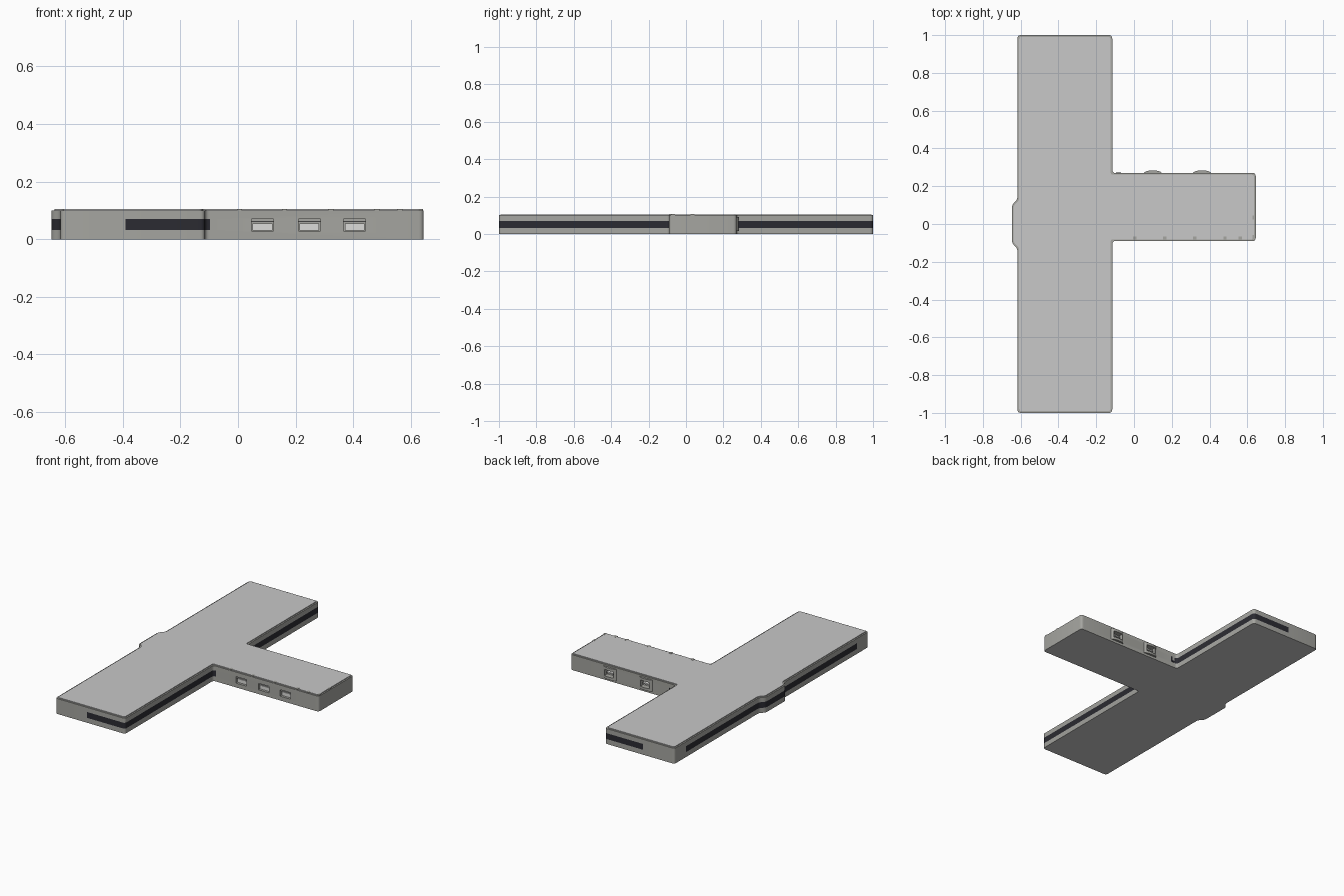
import bpy, bmesh, math
from mathutils import Vector

if "Cube" in bpy.data.objects:
    bpy.data.objects.remove(bpy.data.objects["Cube"])


def material(name, rgb):
    m = bpy.data.materials.new(name)
    m.diffuse_color = (*rgb, 1)
    m.use_nodes = True
    m.node_tree.nodes["Principled BSDF"].inputs["Base Color"].default_value = m.diffuse_color
    return m


SHELL = material("warm grey shell", (0.38, 0.38, 0.355))
STRIPE = material("near black stripe", (0.024, 0.024, 0.032))
PANEL = material("light grey panel", (0.58, 0.58, 0.58))
METAL = material("pale port metal", (0.72, 0.72, 0.70))


def to_object(bm, name, mats):
    bmesh.ops.recalc_face_normals(bm, faces=bm.faces)
    me = bpy.data.meshes.new(name)
    bm.to_mesh(me)
    bm.free()
    ob = bpy.data.objects.new(name, me)
    bpy.context.collection.objects.link(ob)
    for m in mats:
        me.materials.append(m)
    return ob


def layered(points, levels):
    """Stack one outline at several heights and close both ends."""
    bm = bmesh.new()
    rings = [[bm.verts.new((p[0], p[1], z)) for p in points] for z in levels]
    n = len(points)
    for a, b in zip(rings, rings[1:]):
        for i in range(n):
            j = (i + 1) % n
            bm.faces.new((a[i], a[j], b[j], b[i]))
    bm.faces.new(rings[0][::-1])
    bm.faces.new(rings[-1])
    return bm


def box(name, x, y, z, mat):
    pts = [(x[0], y[0]), (x[1], y[0]), (x[1], y[1]), (x[0], y[1])]
    return to_object(layered(pts, z), name, [mat])


def offset_in(points, d):
    out = []
    for i, p in enumerate(points):
        a = (p - points[i - 1]).normalized()
        b = (points[(i + 1) % len(points)] - p).normalized()
        na, nb = Vector((-a.y, a.x)), Vector((-b.y, b.x))
        out.append(p + (na + nb) * d / (1 + na.dot(nb)))
    return out


def rounded(points, r, steps=4):
    out = []
    for i, p in enumerate(points):
        a, b = points[i - 1] - p, points[(i + 1) % len(points)] - p
        if abs(a.normalized().dot(b.normalized())) > 0.999:
            out.append(p)           # straight split point
            continue
        a, b = p + a.normalized() * r, p + b.normalized() * r
        for k in range(steps + 1):
            t = k / steps
            out.append(a * (1 - t) ** 2 + p * 2 * t * (1 - t) + b * t * t)
    return out


def cut(ob, cutter):
    mod = ob.modifiers.new("cut", "BOOLEAN")
    mod.operation, mod.solver, mod.object = "DIFFERENCE", "EXACT", cutter
    bpy.context.view_layer.objects.active = ob
    bpy.ops.object.modifier_apply(modifier=mod.name)


# T outline, anticlockwise, with split points where the stripe ends
outline = [Vector(p) for p in (
    (-0.617, -1), (-0.39, -1), (-0.115, -1), (-0.115, -0.09), (0.645, -0.09),
    (0.645, 0.27), (-0.115, 0.27), (-0.115, 1), (-0.39, 1), (-0.617, 1),
    (-0.617, 0.88), (-0.617, 0.13), (-0.647, 0.10), (-0.647, -0.10),
    (-0.617, -0.13), (-0.617, -0.88))]

# Shell with a dark band round the cross bar
bm = layered(rounded(outline, 0.018), (0, 0.032, 0.07, 0.1))
for f in bm.faces:
    c = f.calc_center_median()
    if len(f.verts) > 4:
        f.material_index = 2 if c.z < 0.05 else 0
    elif 0.032 < c.z < 0.07 and c.x < -0.1:
        if not (c.x < -0.39 and abs(c.y) > 0.88):
            f.material_index = 1
shell = to_object(bm, "shell", [SHELL, STRIPE, PANEL])

# Top panel, slightly inset from the shell edge
to_object(layered(rounded(offset_in(outline, 0.009), 0.014), (0.096, 0.105)),
          "top_panel", [PANEL])

cutters = []
# Three recessed ports on the front of the stem
for x in (0.085, 0.248, 0.405):
    cutters.append(box("port_cutter", (x - 0.038, x + 0.038), (-0.12, -0.068),
                       (0.028, 0.07), SHELL))
    box("front_port_block", (x - 0.034, x + 0.034), (-0.078, -0.066),
        (0.03, 0.054), METAL)
    box("front_port_tongue", (x - 0.038, x + 0.038), (-0.083, -0.066),
        (0.060, 0.064), METAL)

# Two bulged ports on the back of the stem
bulges = []
for x in (0.1, 0.36):
    arc = [(x + 0.05 * math.cos(t), 0.262 + 0.022 * math.sin(t) ** 0.8)
           for t in (math.pi * k / 12 for k in range(1, 12))]
    arc = [(x + 0.05, 0.26)] + arc + [(x - 0.05, 0.26)]
    bulges.append(to_object(layered(arc, (0.015, 0.09)), "back_port_bulge", [SHELL]))
    cutters.append(box("port_cutter", (x - 0.032, x + 0.032), (0.245, 0.3),
                       (0.032, 0.073), SHELL))
    box("back_port_plate", (x - 0.032, x + 0.032), (0.244, 0.251),
        (0.032, 0.073), METAL)
    box("back_port_tongue", (x - 0.024, x + 0.024), (0.25, 0.27),
        (0.048, 0.056), METAL)

for c in cutters:
    cut(shell, c)
for ob, c in zip(bulges, cutters[3:]):
    cut(ob, c)
for c in cutters:
    bpy.data.objects.remove(c)

# Small clips along the panel edge of the stem
for x in (0.005, 0.162, 0.322, 0.482, 0.562):
    box("panel_clip", (x - 0.009, x + 0.009), (-0.087, -0.066), (0.098, 0.1058), SHELL)
for y in (-0.07, 0.035):
    box("end_clip", (0.628, 0.642), (y - 0.011, y + 0.011), (0.098, 0.1058), SHELL)

# Small dark angle mark beside the inner corner at the back
box("corner_mark_upright", (-0.078, -0.068), (0.268, 0.2715), (0.034, 0.07), STRIPE)
box("corner_mark_foot", (-0.094, -0.068), (0.268, 0.2715), (0.034, 0.046), STRIPE)

# Smooth the rounded corners only
for ob in bpy.data.objects:
    ob.select_set(True)
bpy.context.view_layer.objects.active = shell
bpy.ops.object.shade_smooth_by_angle(angle=math.radians(32))
